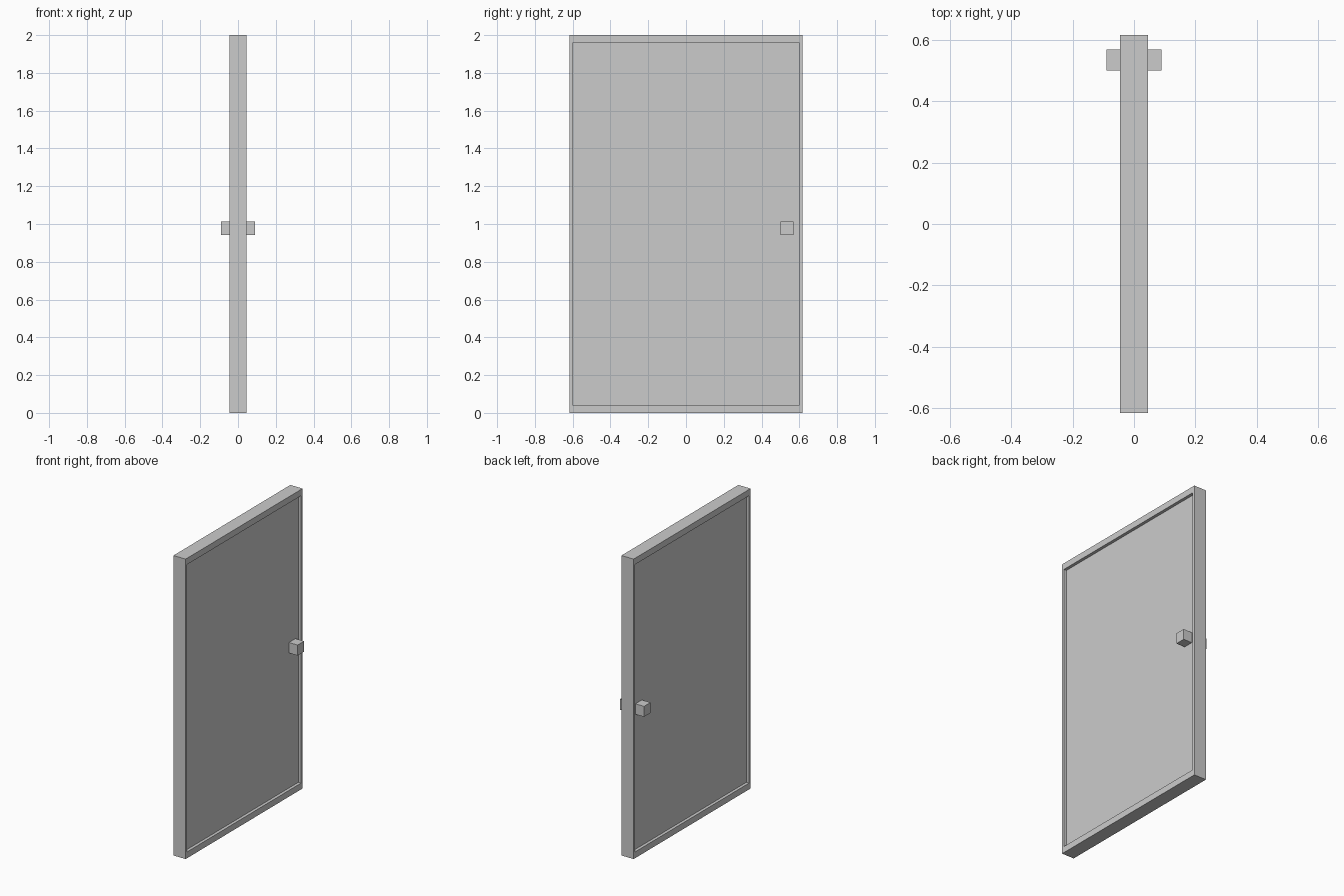
import bpy, bmesh
from mathutils import Matrix

if "Cube" in bpy.data.objects:
    bpy.data.objects.remove(bpy.data.objects["Cube"])

HALF_W, HEIGHT, HALF_T = 0.616, 2.0, 0.045   # door slab
SIDE, RAIL = 0.023, 0.042                    # rim widths: sides, top and bottom
RECESS = 0.02                                # panel depth below the rim


def add_box(bm, x, y, z):
    """Add a box from (min, max) ranges on each axis."""
    size = [r[1] - r[0] for r in (x, y, z)]
    mid = [(r[0] + r[1]) / 2 for r in (x, y, z)]
    m = Matrix.Translation(mid) @ Matrix.Diagonal((*size, 1))
    bmesh.ops.create_cube(bm, size=1, matrix=m)


def finish(bm, name):
    bmesh.ops.recalc_face_normals(bm, faces=bm.faces)
    mesh = bpy.data.meshes.new(name)
    bm.to_mesh(mesh)
    bm.free()
    obj = bpy.data.objects.new(name, mesh)
    bpy.context.collection.objects.link(obj)
    return obj


# Door slab: both broad faces are inset to a rim and a sunken panel
bm = bmesh.new()
add_box(bm, (-HALF_T, HALF_T), (-HALF_W, HALF_W), (0, HEIGHT))
bm.normal_update()
for face in [f for f in bm.faces if abs(f.normal.x) > 0.9]:
    side = 1 if face.normal.x > 0 else -1
    bmesh.ops.inset_region(bm, faces=[face], thickness=SIDE)
    for v in face.verts:
        v.co.z = RAIL if v.co.z < 1 else HEIGHT - RAIL
    panel = bmesh.ops.extrude_discrete_faces(bm, faces=[face])["faces"][0]
    for v in panel.verts:
        v.co.x -= side * RECESS
finish(bm, "door")

# Square knobs standing on the sunken panels
for name, side in (("right_knob", 1), ("left_knob", -1)):
    bm = bmesh.new()
    x = sorted((side * (HALF_T - RECESS), side * 0.089))
    add_box(bm, x, (0.501, 0.569), (0.942, 1.012))
    finish(bm, name)
